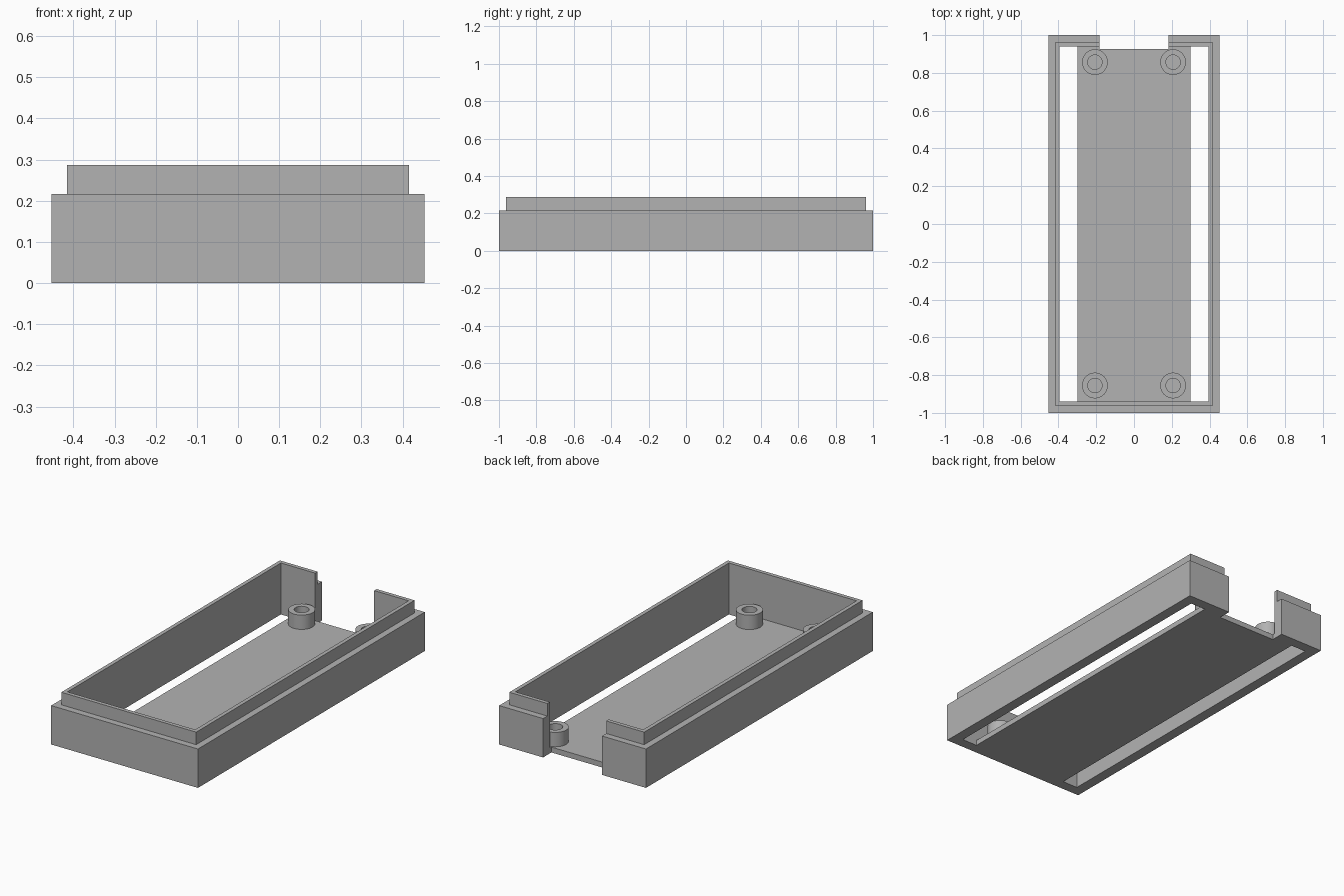
import bpy
import bmesh
import math
from mathutils import Vector

if "Cube" in bpy.data.objects:
    bpy.data.objects.remove(bpy.data.objects["Cube"], do_unlink=True)

GREY = (0.45, 0.45, 0.45, 1.0)
mat = bpy.data.materials.new("plain grey")
mat.use_nodes = True
mat.diffuse_color = GREY
mat.node_tree.nodes["Principled BSDF"].inputs["Base Color"].default_value = GREY

# Main sizes
HALF_W, HALF_L = 0.453, 1.0
WALL_TOP, LIP_TOP, FLOOR = 0.217, 0.287, 0.03
LIP_STEP, WALL = 0.037, 0.059
POST_TOP, POST_R, HOLE_R = 0.11, 0.068, 0.038


def add_object(name, bm):
    mesh = bpy.data.meshes.new(name)
    bmesh.ops.recalc_face_normals(bm, faces=bm.faces)
    bm.to_mesh(mesh)
    bm.free()
    mesh.materials.append(mat)
    obj = bpy.data.objects.new(name, mesh)
    bpy.context.collection.objects.link(obj)
    return obj


def box(name, low, high):
    low, high = Vector(low), Vector(high)
    bm = bmesh.new()
    bmesh.ops.create_cube(bm, size=1)
    bmesh.ops.scale(bm, vec=high - low, verts=bm.verts)
    bmesh.ops.translate(bm, vec=(low + high) / 2, verts=bm.verts)
    return add_object(name, bm)


def combine(target, other, operation):
    mod = target.modifiers.new(operation, 'BOOLEAN')
    mod.operation = operation
    mod.solver = 'EXACT'
    mod.object = other
    bpy.context.view_layer.objects.active = target
    bpy.ops.object.modifier_apply(modifier=mod.name)
    bpy.data.objects.remove(other, do_unlink=True)


# Tray with a stepped lip around the rim
tray = box("tray", (-HALF_W, -HALF_L, 0), (HALF_W, HALF_L, WALL_TOP))
lip_w, lip_l = HALF_W - LIP_STEP, HALF_L - LIP_STEP
combine(tray, box("lip", (-lip_w, -lip_l, 0.1), (lip_w, lip_l, LIP_TOP)), 'UNION')

# Hollow inside
in_w, in_l = HALF_W - WALL, HALF_L - WALL
combine(tray, box("cavity", (-in_w, -in_l, FLOOR), (in_w, in_l, 1)), 'DIFFERENCE')

# Long floor slots beside the side walls
for side in (-1, 1):
    x0, x1 = sorted((side * 0.3, side * in_w))
    combine(tray, box("slot", (x0, -in_l, -1), (x1, in_l, 1)), 'DIFFERENCE')

# Opening in the back wall
combine(tray, box("opening", (-0.182, 0.927, -1), (0.182, 2, 1)), 'DIFFERENCE')

# Hollow screw posts in the corners of the floor
for y, end in ((-0.855, "front"), (0.857, "back")):
    for x, side in ((-0.207, "right"), (0.207, "left")):
        bm = bmesh.new()
        profile = [(HOLE_R, FLOOR), (HOLE_R, POST_TOP), (POST_R, POST_TOP), (POST_R, FLOOR)]
        verts = [bm.verts.new((r, 0, z)) for r, z in profile]
        edges = [bm.edges.new(pair) for pair in zip(verts, verts[1:])]
        bmesh.ops.spin(bm, geom=verts + edges, cent=(0, 0, 0), axis=(0, 0, 1),
                       angle=math.tau, steps=48, use_duplicate=False)
        bmesh.ops.remove_doubles(bm, verts=bm.verts, dist=0.0001)
        post = add_object(f"{end}_{side}_post", bm)
        # Open below, so make sure the top ring points upward
        if max(post.data.polygons, key=lambda p: abs(p.normal.z)).normal.z < 0:
            post.data.flip_normals()
        post.location = (x, y, 0)
        bpy.ops.object.select_all(action='DESELECT')
        post.select_set(True)
        bpy.context.view_layer.objects.active = post
        bpy.ops.object.shade_smooth_by_angle(angle=math.radians(30))
